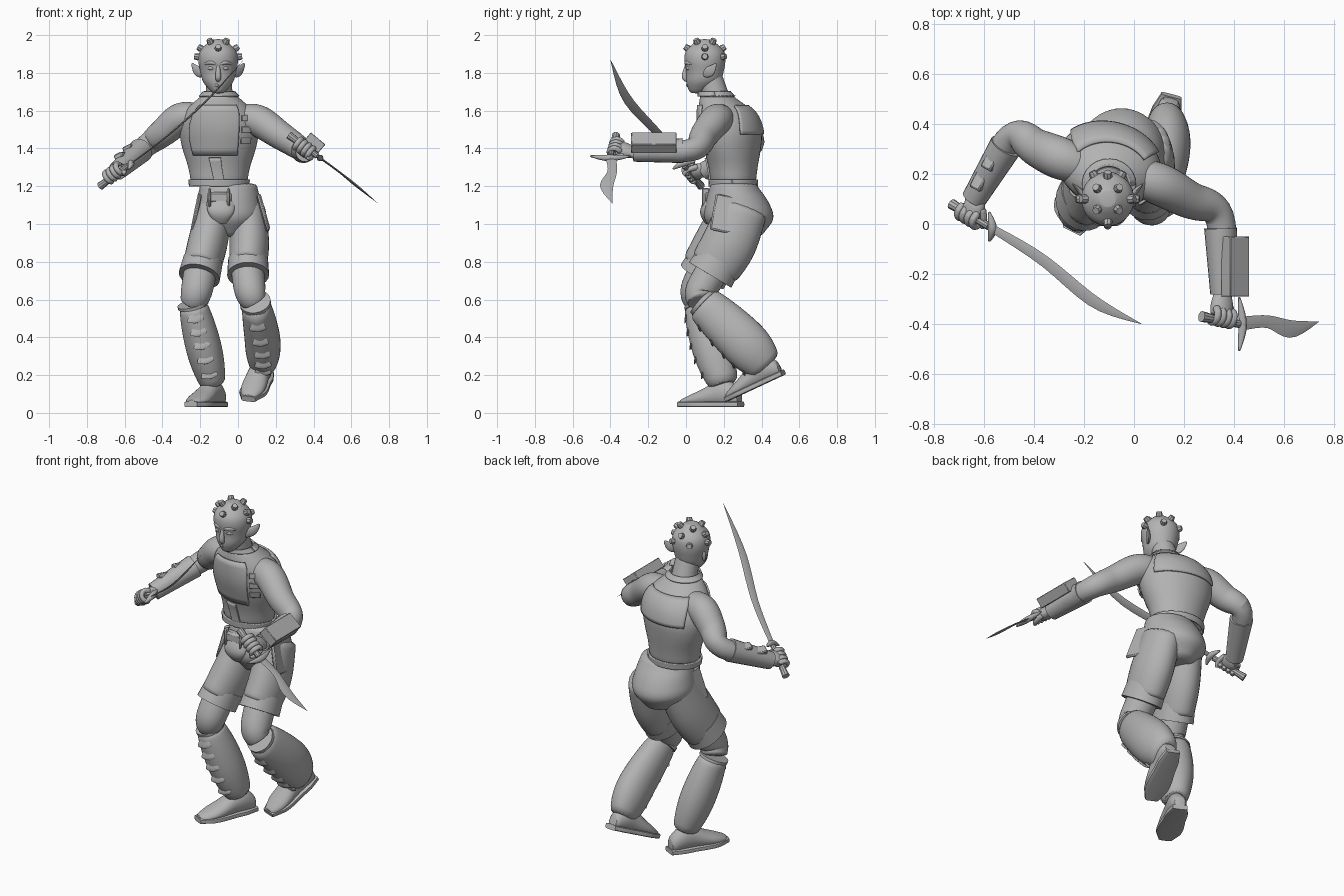
import bpy, bmesh
from math import sin, cos, pi, radians, copysign
from mathutils import Vector, Matrix, Euler

if "Cube" in bpy.data.objects:
    bpy.data.objects.remove(bpy.data.objects["Cube"])

grey = bpy.data.materials.new("plain_grey")
grey.use_nodes = True
grey.diffuse_color = (.45, .45, .45, 1)
grey.node_tree.nodes["Principled BSDF"].inputs["Base Color"].default_value = grey.diffuse_color
parts = []


def vec(x, y, z):
    return Vector((x, y, z))


X, Y, Z = Matrix.Identity(3)


def finish(name, bm, smooth=False, bevel=0, thickness=0):
    bmesh.ops.recalc_face_normals(bm, faces=bm.faces)
    mesh = bpy.data.meshes.new(name)
    bm.to_mesh(mesh)
    bm.free()
    mesh.materials.append(grey)
    ob = bpy.data.objects.new(name, mesh)
    bpy.context.scene.collection.objects.link(ob)
    if thickness:
        solid = ob.modifiers.new("thickness", "SOLIDIFY")
        solid.thickness, solid.offset = thickness, 0
    if bevel:
        ob.modifiers.new("bevel", "BEVEL").width = bevel
    if smooth:
        ob.modifiers.new("smooth", "SUBSURF").render_levels = 1
    parts.append(ob)


def along(values, t):
    # Smooth curve through evenly spaced numbers or vectors, t from start to end
    last = len(values) - 1
    i = max(0, min(int(t * last), last - 1))
    f = t * last - i
    a, b, c, d = [values[max(0, min(last, i + k))] for k in (-1, 0, 1, 2)]
    return b + (c - a + (a * 2 - b * 5 + c * 4 - d + ((b - c) * 3 + d - a) * f) * f) * (f / 2)


def ring_point(ring, angle, power=1):
    centre, a, b = ring
    bend = lambda v: copysign(abs(v) ** power, v)
    return centre + a * bend(cos(angle)) + b * bend(sin(angle))


def skin(bm, rows, closed):
    for r, s in zip(rows, rows[1:]):
        for i in range(0 if closed else 1, len(r)):
            bm.faces.new((r[i - 1], r[i], s[i], s[i - 1]))


def loft(name, rings, sides=16, smooth=True, power=1):
    bm = bmesh.new()
    rows = [[bm.verts.new(ring_point(ring, 2 * pi * i / sides, power)) for i in range(sides)]
            for ring in rings]
    skin(bm, rows, True)
    bm.faces.new(rows[0])
    bm.faces.new(rows[-1])
    finish(name, bm, smooth)


def tube(name, points, radii, hint=X, flat=1, sides=16, smooth=True, steps=8):
    # Sweep an ellipse along a curve; the hint sets the direction of its width
    rings = []
    for i in range(steps + 1):
        t = i / steps
        ahead = (along(points, min(1, t + .02)) - along(points, max(0, t - .02))).normalized()
        side = (hint - ahead * hint.dot(ahead)).normalized()
        r = max(along(radii, t), .001)
        rings.append((along(points, t), side * r, ahead.cross(side) * r * flat))
    loft(name, rings, sides, smooth)


def stack(name, x, bottom, top, depth_centres, widths, depths, twist=0):
    # Upright body from horizontal sections; returns its section function
    def section(t):
        turn = Matrix.Rotation(twist * sin(pi * t), 3, "Z")
        centre = vec(x, along(depth_centres, t), bottom + (top - bottom) * t)
        return centre, turn @ X * along(widths, t), turn @ Y * along(depths, t)
    loft(name, [section(i / 12) for i in range(13)], 24)
    return section


def box(name, centre, size, tilt=(0, 0, 0), bevel=.006):
    bm = bmesh.new()
    turn = Euler([radians(a) for a in tilt]).to_matrix().to_4x4()
    bmesh.ops.create_cube(bm, size=1, matrix=Matrix.Translation(centre) @ turn @ Matrix.Diagonal((*size, 1)))
    finish(name, bm, bevel=bevel)


# Torso, pelvis, neck and head
torso = stack("torso", -.1, 1.2, 1.7, [.25, .25, .245, .235, .21, .15],
              [.15, .165, .2, .215, .185, .075], [.12, .13, .15, .165, .145, .075], -.25)
stack("pelvis", -.05, 1.22, .93, [.25, .27, .28, .28], [.15, .17, .175, .09], [.12, .165, .185, .12])
tube("neck", [vec(-.1, .16, 1.66), vec(-.1, .12, 1.8)], [.075, .065])
stack("head", -.105, 1.69, 1.98, [.06, .09, .1, .1, .1, .1],
      [.03, .08, .095, .107, .095, .035], [.04, .09, .1, .11, .1, .035])


def garment(name, start, end, low, high, offset=.003):
    # Panel that follows the torso between two angles and two levels
    bm = bmesh.new()
    rows = []
    for j in range(9):
        centre, a, b = torso(low + (high - low) * j / 8)
        ring = centre, a + a.normalized() * offset, b + b.normalized() * offset
        rows.append([bm.verts.new(ring_point(ring, radians(start + (end - start) * i / 24)))
                     for i in range(25)])
    skin(bm, rows, False)
    finish(name, bm, thickness=.01)


garment("chest_panel", -126, -50, .33, .86)
garment("back_panel", 35, 145, .55, .85)
garment("belly_strip", -98, -78, 0, .3)
garment("vest_hem", 0, 360, 0, .07, .005)
garment("collar", 0, 360, .95, 1, .008)
for level in (.45, .57, .69):
    garment("side_strap", -46, -28, level, level + .06, .006)

# Belt buckle, front flap and hip pockets
box("belt_buckle", vec(-.1, .12, 1.14), (.13, .05, .06), bevel=.012)
tube("front_flap", [vec(-.09, .13, 1.12), vec(-.09, .1, 1.06), vec(-.09, .12, 1)], [.08, .07, .03], flat=.4)
for x in (-.15, -.05):
    box("belt_loop", vec(x, .105, 1.14), (.015, .04, .1))
box("left_pocket", vec(.13, .22, 1.05), (.02, .16, .2), (-12, -14, 8), .008)
box("right_pocket", vec(-.215, .23, 1.05), (.02, .16, .2), (-12, 10, -8), .008)

# Face
tube("nose", [vec(-.105, .005, 1.85), vec(-.105, -.008, 1.78), vec(-.105, .01, 1.76)], [.007, .016, .01])
tube("lips", [vec(-.13, .02, 1.735), vec(-.105, .008, 1.735), vec(-.08, .02, 1.735)], [.004, .01, .004])
for word, side in ("right", -1), ("left", 1):
    face = lambda x, y, z: vec(-.105 + side * x, y, z)
    tube(word + "_brow", [face(.01, 0, 1.845), face(.04, .004, 1.855), face(.075, .03, 1.845)], [.007, .011, .005], Z)
    tube(word + "_eye", [face(.02, .01, 1.82), face(.04, .01, 1.825), face(.06, .03, 1.825)], [.004, .011, .004], Z)
    tube(word + "_ear", [face(.08, .09, 1.8), face(.11, .13, 1.81), face(.14, .16, 1.85)], [.022, .03, .006], Z, .4)

# Rows of studs round the scalp
for count, height, first, last in (4, 58, 45, 315), (4, 33, -90, 180), (4, 8, 0, 180):
    for i in range(count):
        turn = radians(first + (last - first) * i / (count - 1))
        out = vec(cos(turn), sin(turn), 0) * cos(radians(height)) + Z * sin(radians(height))
        base = vec(-.105, .1, 1.87) + out * .09
        tube("head_stud", [base, base + out * .02, base + out * .038], [.014, .019, .015],
             out.orthogonal(), sides=8, smooth=False, steps=2)


def arm(word, chest, shoulder, elbow, wrist, hand, grip):
    tube(word + "_arm", [chest, shoulder, shoulder.lerp(elbow, .5), elbow, wrist],
         [.075, .087, .077, .062, .045], Z, steps=16)
    tube(word + "_bracer", [elbow.lerp(wrist, .15), wrist], [.066, .05], Z, sides=20, smooth=False)
    # Fist: palm, four fingers and a thumb curled round the grip direction
    grip = grip.normalized()
    back = wrist - hand
    back = (back - grip * back.dot(grip)).normalized()
    across = grip.cross(back)
    tube(word + "_palm", [wrist + back * .03, wrist, hand + back * .045, hand], [.04, .04, .052, .05], grip, .7)
    for k in range(4):
        knuckle = hand + grip * (k - 1.5) * .027
        curl = [knuckle + (back * cos(a) + across * sin(a)) * .033 for a in (.4, 1.5, 2.6, 3.7, 4.8)]
        tube(word + "_finger", curl, [.017, .015], grip, sides=8)
    tube(word + "_thumb", [hand + back * .05 + grip * .04, hand + grip * .06 - across * .02,
                           hand + grip * .05 - across * .035 - back * .03], [.018, .012], back, sides=8)


def weapon(word, pommel, guard, span, blade, widths):
    # Round grip, cross guard and a blade of diamond section
    grip = guard - pommel
    tube(word + "_grip", [pommel, guard], [.022, .016, .016], sides=10, smooth=False)
    tube(word + "_guard", [guard - span, guard + grip * .1, guard + span], [.005, .02, .005], grip, sides=8)
    tube(word + "_blade", [guard] + blade, widths, Y, .2, 4, False, 14)


sword_pommel, sword_guard = vec(-.73, .08, 1.2), vec(-.58, -.01, 1.31)
dagger_pommel, dagger_guard = vec(.27, -.37, 1.47), vec(.42, -.4, 1.36)
arm("right", vec(-.2, .23, 1.56), vec(-.3, .265, 1.56), vec(-.49, .35, 1.41), vec(-.64, .1, 1.28),
    vec(-.655, .035, 1.27), sword_guard - sword_pommel)
arm("left", vec(0, .19, 1.55), vec(.1, .16, 1.55), vec(.345, .03, 1.39), vec(.355, -.28, 1.38),
    vec(.35, -.37, 1.4), dagger_guard - dagger_pommel)
weapon("sword", sword_pommel, sword_guard, vec(0, .06, .02),
       [vec(-.37, -.14, 1.47), vec(-.16, -.31, 1.66), vec(.03, -.4, 1.87)], [.016, .024, .026, .001])
weapon("dagger", dagger_pommel, dagger_guard, vec(0, .11, 0),
       [vec(.53, -.39, 1.28), vec(.63, -.42, 1.2), vec(.74, -.39, 1.11)], [.028, .025, .035, .001])
for spot in vec(-.575, .25, 1.4), vec(-.62, .17, 1.36):
    box("right_bracer_plate", spot, (.05, .07, .03), (0, -25, -28))
box("left_forearm_case", vec(.405, -.17, 1.43), (.1, .24, .06), (0, 40, 0), .003)


def leg(word, flat, hip, thigh, cuff, knee, shin, calf, ankle):
    # Shorts with turned-up cuff, bare knee and flared shin guard
    tube(word + "_shorts", [hip, thigh, cuff], [.095, .108, .1], flat=1.38)
    tube(word + "_cuff", [cuff.lerp(thigh, .35), cuff.lerp(knee, .25)], [.106, .111], flat=1.18,
         sides=24, smooth=False)
    tube(word + "_knee", [cuff, knee, shin], [.09, .085, .07])
    guard, flare = [shin, calf, ankle], [.073, .092, .095, .066]
    tube(word + "_shin_guard", guard, flare, flat=flat, sides=20)
    tube(word + "_shin_band", [along(guard, 0), along(guard, .06)], [.083, .083], sides=20, smooth=False)
    down = (ankle - shin).normalized()
    front = down.cross(X).normalized()
    front *= copysign(1, -front.y)
    # Scalloped fins down the front
    for t in (.2, .35, .5, .65, .8):
        root = along(guard, t) + front * (along(flare, t) * flat - .014)
        tube(word + "_shin_fin", [root - down * .03, root + front * .012, root + front * .02 + down * .012],
             [.03, .045, .012], flat=.15, sides=8, smooth=False)


leg("right", 1.15, vec(-.12, .28, 1.1), vec(-.16, .19, .9), vec(-.2, .1, .75), vec(-.22, .05, .64),
    vec(-.24, .07, .58), vec(-.19, .13, .38), vec(-.13, .2, .14))
leg("left", 1.35, vec(.05, .31, 1.1), vec(.06, .23, .9), vec(.05, .145, .76), vec(.065, .075, .64),
    vec(.09, .08, .59), vec(.13, .29, .39), vec(.13, .43, .24))


def shoe(word, heel, toe, up):
    ahead = (toe - heel).normalized()
    side = ahead.cross(up).normalized()
    up = side.cross(ahead)
    upper, sole = [], []
    for t in [i / 10 for i in range(11)]:
        width = side * along([.038, .055, .058, .066, .064, .035], t)
        half = up * along([.09, .15, .14, .1, .07, .04], t) / 2
        floor = heel.lerp(toe, t)
        upper.append((floor + half, width, half))
        sole.append((floor + up * .015, width * 1.1, up * .015))
    loft(word + "_shoe", upper)
    loft(word + "_sole", sole, smooth=False, power=.4)


shoe("right", vec(-.09, .29, .03), vec(-.25, -.03, .03), Z)
shoe("left", vec(.15, .52, .2), vec(.055, .22, .06), vec(0, -.4, .9))

# Smooth shading with crisp edges
bpy.ops.object.select_all(action="DESELECT")
for ob in parts:
    ob.select_set(True)
bpy.context.view_layer.objects.active = parts[0]
bpy.ops.object.shade_smooth_by_angle(angle=radians(35))
